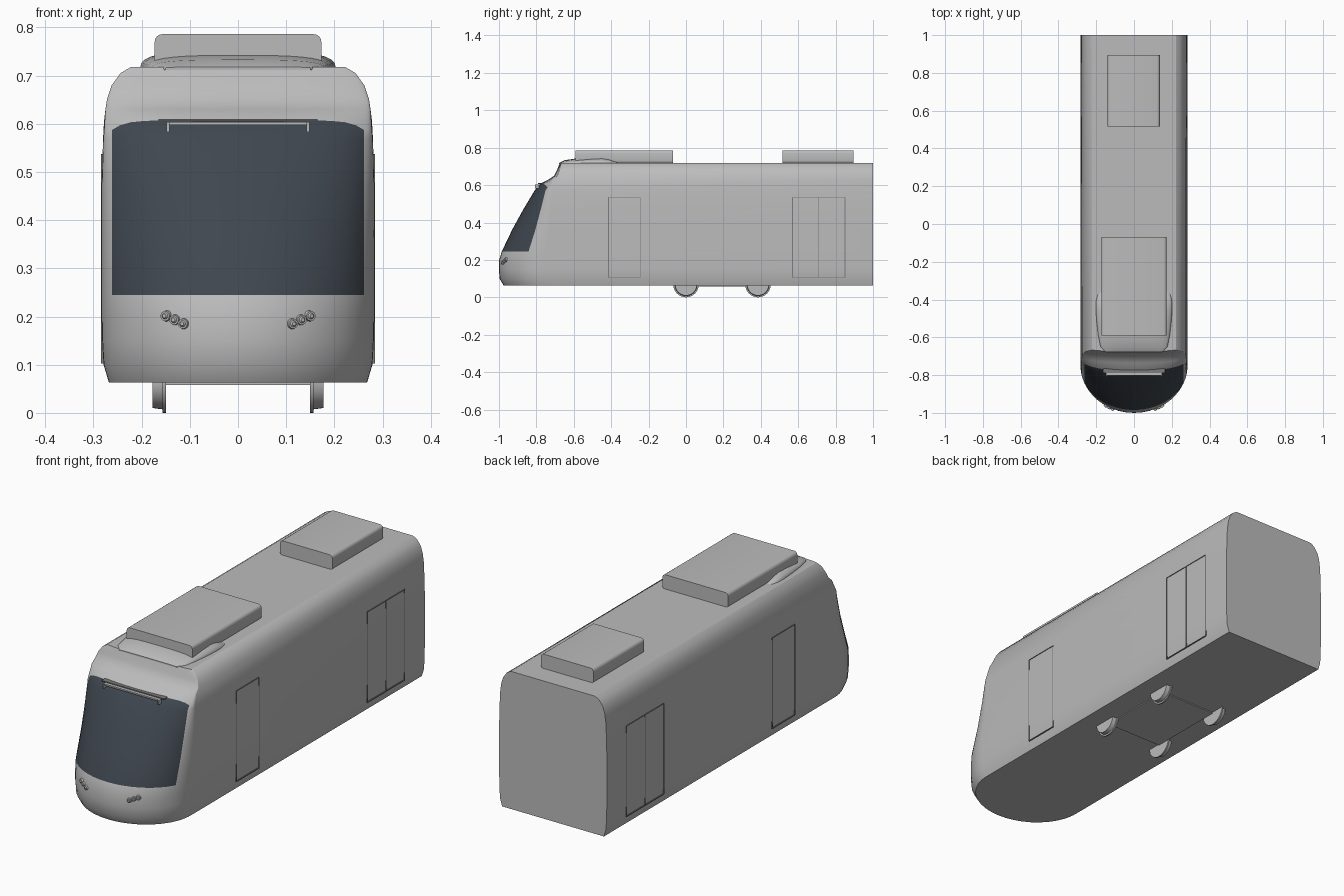
import bpy, bmesh, math
from mathutils import Vector, Matrix

if "Cube" in bpy.data.objects:
    bpy.data.objects.remove(bpy.data.objects["Cube"])


def material(name, r, g, b):
    m = bpy.data.materials.new(name)
    m.use_nodes = True
    m.diffuse_color = (r, g, b, 1)
    m.node_tree.nodes["Principled BSDF"].inputs["Base Color"].default_value = (r, g, b, 1)
    return m


GREY = material("body grey", 0.5, 0.5, 0.5)
GLASS = material("windscreen slate", 0.05, 0.062, 0.078)
SEAM = material("seam grey", 0.2, 0.2, 0.2)


def finish(bm, name, *mats, angle=30):
    bmesh.ops.recalc_face_normals(bm, faces=bm.faces)
    mesh = bpy.data.meshes.new(name)
    bm.to_mesh(mesh)
    bm.free()
    ob = bpy.data.objects.new(name, mesh)
    bpy.context.collection.objects.link(ob)
    for m in mats:
        mesh.materials.append(m)
    bpy.ops.object.select_all(action="DESELECT")
    ob.select_set(True)
    bpy.context.view_layer.objects.active = ob
    bpy.ops.object.shade_smooth_by_angle(angle=math.radians(angle))
    return ob


def box(bm, lo, hi):
    lo, hi = Vector(lo), Vector(hi)
    mat = Matrix.Translation((lo + hi) / 2) @ Matrix.Diagonal((*(hi - lo), 1))
    return bmesh.ops.create_cube(bm, size=1, matrix=mat)["verts"]


def disc(bm, centre, axis, radius, depth, taper=1.0, sides=32):
    rot = Vector((0, 0, 1)).rotation_difference(Vector(axis)).to_matrix().to_4x4()
    bmesh.ops.create_cone(bm, cap_ends=True, segments=sides, radius1=radius,
                          radius2=radius * taper, depth=depth,
                          matrix=Matrix.Translation(centre) @ rot)


def loft(bm, rings, closed):
    rows = [[bm.verts.new(p) for p in ring] for ring in rings]
    n = len(rows[0])
    faces = [[bm.faces.new((a[i], a[(i + 1) % n], b[(i + 1) % n], b[i]))
              for i in range(n if closed else n - 1)] for a, b in zip(rows, rows[1:])]
    return rows, faces


# Body levels: height, half width, nose position, nose curve depth
LEVELS = [
    (.063, .268, -.975, .24), (.10, .279, -.997, .25), (.15, .282, -1.0, .25),
    (.20, .283, -.999, .25), (.245, .283, -.985, .23), (.36, .283, -.93, .20),
    (.47, .283, -.87, .15), (.57, .280, -.81, .09), (.607, .278, -.78, .06),
    (.63, .275, -.735, .03), (.65, .272, -.705, .02), (.68, .262, -.69, .015),
    (.705, .244, -.68, .01), (.718, .222, -.675, .01)]
GLASS_X, GLASS_LOW, GLASS_TOP = .262, .245, .607
INNER, OUTER = 16, 4


def nose_y(x, w, f, d):
    return f + d * (1 - math.sqrt(max(0, 1 - (x / w) ** 2)))


def body_ring(z, w, f, d):
    edge = math.asin(min(GLASS_X / w, .95))
    inner = [edge * (2 * i / INNER - 1) for i in range(INNER + 1)]
    outer = [edge + (math.pi / 2 - edge) * (i + 1) / OUTER for i in range(OUTER)]
    pts = [(-w, 1, z)]
    for t in [-a for a in reversed(outer)] + inner + outer:
        x = w * math.sin(t)
        drop = .02 * min(1, abs(x) / GLASS_X) ** 10 if z == GLASS_TOP else 0
        pts.append((x, nose_y(x, w, f, d), z - drop))
    return pts + [(w, 1, z)]


bm = bmesh.new()
rows, faces = loft(bm, [body_ring(*lv) for lv in LEVELS], False)
bm.faces.new(rows[0])
bm.faces.new(rows[-1])
bm.faces.new([r[0] for r in rows] + [r[-1] for r in reversed(rows)])
for level, strip in zip(LEVELS, faces):
    if GLASS_LOW <= level[0] < GLASS_TOP:
        for f in strip[OUTER + 1:OUTER + 1 + INNER]:
            f.material_index = 1
finish(bm, "body_shell", GREY, GLASS)

# Roof equipment boxes, rounded along their length
for name, x0, x1, y0, y1 in (("front_roof_unit", -.173, .173, -.59, -.07),
                             ("rear_roof_unit", -.14, .137, .515, .895)):
    bm = bmesh.new()
    box(bm, (x0, y0, .715), (x1, y1, .786))
    long_edges = [e for e in bm.edges if abs(e.verts[0].co.y - e.verts[1].co.y) > .1]
    bmesh.ops.bevel(bm, geom=long_edges, offset=.016, segments=4, profile=.5, affect="EDGES")
    finish(bm, name, GREY)

# Roof fairing: sections of position, half width, height
bm = bmesh.new()
SECTIONS = [(-.678, .15, .002), (-.65, .178, .017), (-.59, .19, .026), (-.52, .198, .033),
            (-.45, .203, .037), (-.41, .202, .028), (-.38, .195, .014), (-.36, .185, .001)]
rings = []
for y, w, h in SECTIONS:
    ring = [(-w, y, .712)]
    for i in range(17):
        a = math.pi * i / 16
        c = math.cos(a)
        ring.append((-w * math.copysign(abs(c) ** .6, c), y, .716 + h * math.sin(a) ** .8))
    rings.append(ring + [(w, y, .712)])
rows, faces = loft(bm, rings, True)
bm.faces.new(rows[0])
bm.faces.new(rows[-1])
finish(bm, "roof_fairing", GREY, angle=40)

# Flanged wheels and the thin bogie plate
for side, s in (("left", 1), ("right", -1)):
    for place, y in (("front", 0), ("rear", .385)):
        bm = bmesh.new()
        disc(bm, (s * .165, y, .068), (s, 0, 0), .061, .024, .95, 40)
        disc(bm, (s * .153, y, .068), (s, 0, 0), .068, .007, 1, 40)
        finish(bm, f"{place}_{side}_wheel", GREY)
bm = bmesh.new()
box(bm, (-.15, 0, .058), (.15, .385, .07))
finish(bm, "bogie_plate", GREY)

# Door seams on both sides
DOOR_LOW, DOOR_TOP, LINE = .105, .535, .002
for side, s in (("left", 1), ("right", -1)):
    for name, posts in (("front_door", (-.415, -.245)), ("rear_door", (.57, .71, .85))):
        bm = bmesh.new()
        x0, x1 = sorted((s * .275, s * .2838))
        for y in posts:
            box(bm, (x0, y - LINE, DOOR_LOW), (x1, y + LINE, DOOR_TOP))
        for z in (DOOR_LOW, DOOR_TOP):
            box(bm, (x0, posts[0], z - LINE), (x1, posts[-1], z + LINE))
        finish(bm, f"{side}_{name}_seam", SEAM)

# Headlights: three stepped lamps on each side, set into the nose curve
for side, s in (("left", 1), ("right", -1)):
    bm = bmesh.new()
    for x, z in ((.149, .201), (.131, .193), (.113, .185)):
        y = nose_y(x, *LEVELS[3][1:])
        normal = Vector((s * x * .9, -.283, 0)).normalized()
        at = Vector((s * x, y, z))
        disc(bm, at, normal, .012, .012, .85, 20)
        disc(bm, at + normal * .007, normal, .008, .006, .5, 20)
    finish(bm, f"{side}_headlights", GREY)

# Bracket bar across the top of the windscreen
bm = bmesh.new()
box(bm, (-.147, -.802, .597), (.147, -.785, .604))
for s in (-1, 1):
    box(bm, (s * .145 - .003, -.808, .583), (s * .145 + .003, -.785, .604))
finish(bm, "windscreen_bar", GREY)
bm = bmesh.new()
box(bm, (-.165, -.79, .606), (.165, -.765, .610))
finish(bm, "windscreen_top_seam", SEAM)
